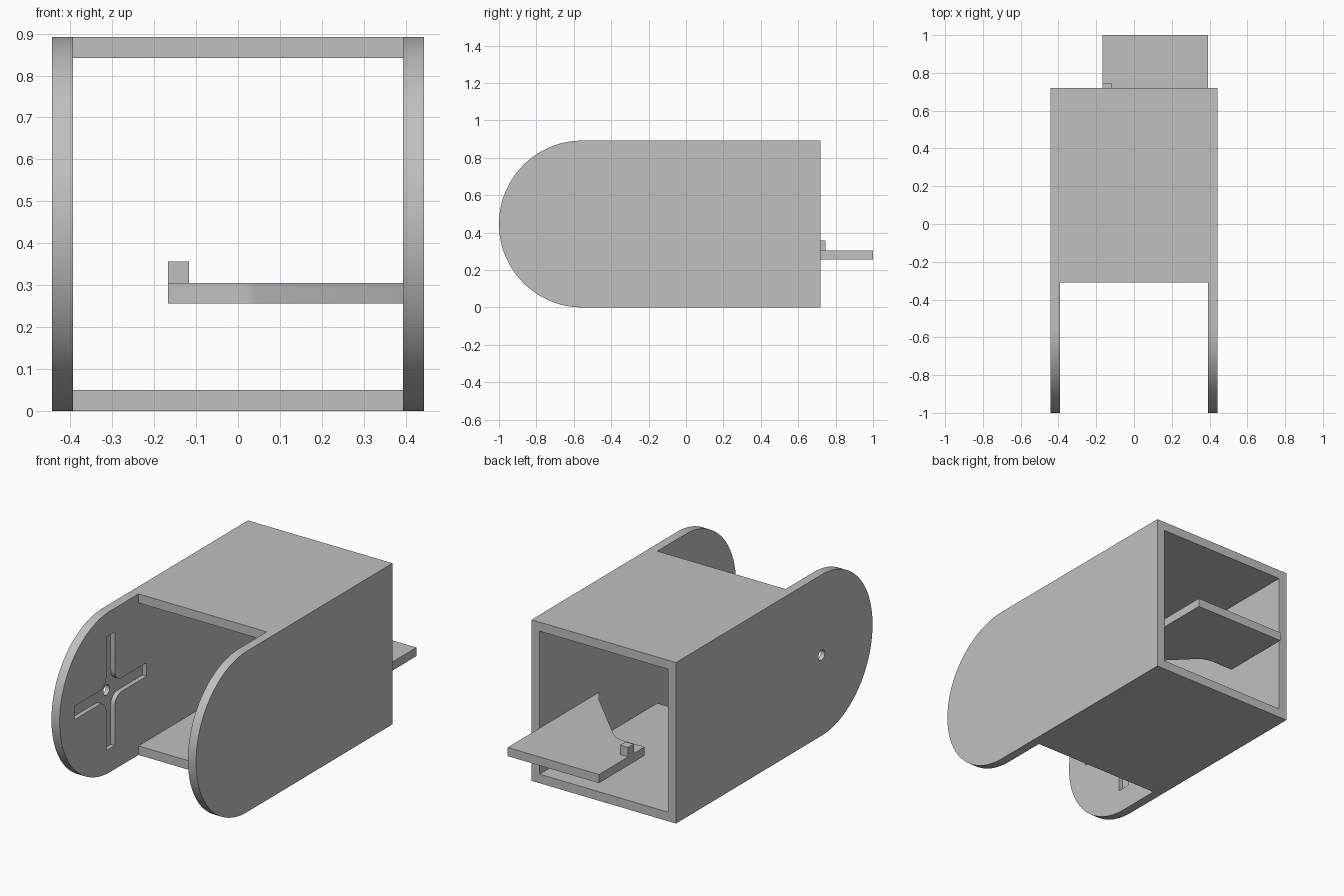
import bpy, bmesh, math
from mathutils import Vector

cube = bpy.data.objects.get("Cube")
if cube:
    bpy.data.objects.remove(cube, do_unlink=True)

grey = bpy.data.materials.new("plain_grey")
grey.use_nodes = True
COLOUR = (0.53, 0.53, 0.53, 1)
grey.diffuse_color = COLOUR
grey.node_tree.nodes["Principled BSDF"].inputs["Base Color"].default_value = COLOUR

HALF_W, WALL, HEIGHT = 0.443, 0.05, 0.892
BACK, PLATE_FRONT = 0.72, -0.31
RADIUS = HEIGHT / 2
PIVOT_Y, PIVOT_Z = RADIUS - 1, RADIUS
INNER = HALF_W - WALL


def arc(cx, cy, r, start, end, steps):
    """Points along an arc, angles in degrees."""
    angles = [math.radians(start + (end - start) * i / steps) for i in range(steps + 1)]
    return [(cx + r * math.cos(a), cy + r * math.sin(a)) for a in angles]


def prism(name, profile, axis, low, high):
    """Extrude a profile along x (points are y, z) or z (points are x, y)."""
    place = (lambda a, b, t: (t, a, b)) if axis == "x" else (lambda a, b, t: (a, b, t))
    bm = bmesh.new()
    face = bm.faces.new([bm.verts.new(place(a, b, low)) for a, b in profile])
    moved = bmesh.ops.extrude_face_region(bm, geom=[face])["geom"]
    verts = [g for g in moved if isinstance(g, bmesh.types.BMVert)]
    bmesh.ops.translate(bm, verts=verts, vec=Vector(place(0, 0, high - low)))
    bmesh.ops.recalc_face_normals(bm, faces=bm.faces)
    mesh = bpy.data.meshes.new(name)
    bm.to_mesh(mesh)
    bm.free()
    mesh.materials.append(grey)
    obj = bpy.data.objects.new(name, mesh)
    bpy.context.collection.objects.link(obj)
    return obj


def select_only(obj):
    bpy.ops.object.select_all(action="DESELECT")
    obj.select_set(True)
    bpy.context.view_layer.objects.active = obj


def cut(obj, cutter):
    mod = obj.modifiers.new("cut", "BOOLEAN")
    mod.operation, mod.solver, mod.object = "DIFFERENCE", "EXACT", cutter
    select_only(obj)
    bpy.ops.object.modifier_apply(modifier=mod.name)
    bpy.data.objects.remove(cutter, do_unlink=True)


def rectangle(x0, x1, y0, y1):
    return [(x0, y0), (x1, y0), (x1, y1), (x0, y1)]


# Side panels with a round front
side = [(BACK, HEIGHT)] + arc(PIVOT_Y, PIVOT_Z, RADIUS, 90, 270, 64) + [(BACK, 0)]
left_panel = prism("left_panel", side, "x", INNER, HALF_W)
right_panel = prism("right_panel", side, "x", -HALF_W, -INNER)

# Cross-shaped recess with filleted inner corners, and a pivot hole
ARM, REACH, FILLET, DEPTH = 0.037, 0.315, 0.06, 0.025
quarter = [(ARM, REACH)] + arc(ARM + FILLET, ARM + FILLET, FILLET, 180, 270, 8) + [(REACH, ARM)]
cross = []
for turn in range(4):
    for a, b in quarter:
        for _ in range(turn):
            a, b = b, -a
        cross.append((PIVOT_Y + a, PIVOT_Z + b))
cut(right_panel, prism("cross_cutter", cross, "x", -INNER - DEPTH, -INNER + DEPTH))
hole = arc(PIVOT_Y, PIVOT_Z, 0.028, 0, 360, 32)[:-1]
cut(right_panel, prism("hole_cutter", hole, "x", -HALF_W - WALL, -INNER + WALL))

# Top and bottom plates
plate = rectangle(-INNER, INNER, PLATE_FRONT, BACK)
top_plate = prism("top_plate", plate, "z", HEIGHT - WALL, HEIGHT)
bottom_plate = prism("bottom_plate", plate, "z", 0, WALL)

# Shelf fixed to the left panel, with a curved, sloping front edge
SHELF_X, SHELF_LOW, SHELF_TOP = -0.167, 0.257, 0.305
bend = arc(-0.04, 0.47, 0.13, 90, 45, 8)
outline = [(INNER, 1), (SHELF_X, 1), (SHELF_X, 0.6)] + bend + [(0.345, 0.27), (INNER, 0.2)]
shelf = prism("shelf", outline, "z", SHELF_LOW, SHELF_TOP)

# Small stop block on the shelf's free edge
stop = rectangle(SHELF_X, SHELF_X + WALL, 0.695, 0.745)
stop_block = prism("stop_block", stop, "z", SHELF_TOP, SHELF_TOP + 0.052)

for part in (left_panel, right_panel, top_plate, bottom_plate, shelf, stop_block):
    select_only(part)
    bpy.ops.object.shade_smooth_by_angle(angle=math.radians(30))
